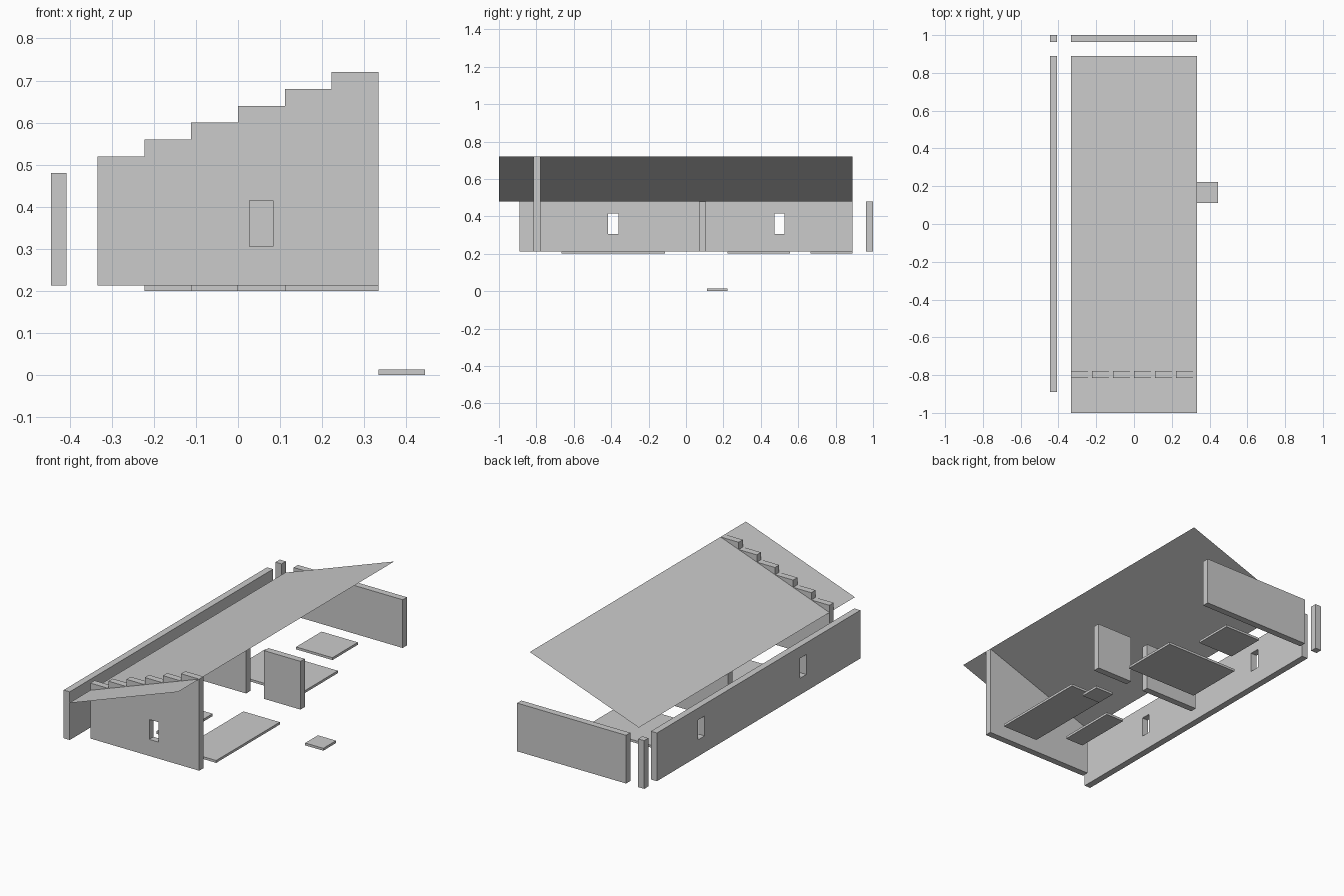
import bpy, bmesh

if "Cube" in bpy.data.objects:
    bpy.data.objects.remove(bpy.data.objects["Cube"])

U = 1 / 9                    # plan module
T = U / 3                    # wall thickness
FLOOR, SLAB, EAVE = 0.2, 0.0133, 0.48
BASE = FLOOR + SLAB
RIDGE = 0.72
WIN_Z = (0.305, 0.415)


def make(name, verts, faces):
    mesh = bpy.data.meshes.new(name)
    mesh.from_pydata(verts, [], faces)
    obj = bpy.data.objects.new(name, mesh)
    bpy.context.collection.objects.link(obj)
    return obj


def prism(name, profile, y0, y1):
    """Extrude an (x, z) profile along y."""
    n = len(profile)
    verts = [(x, y, z) for y in (y0, y1) for x, z in profile]
    faces = [tuple(range(n)), tuple(range(2 * n - 1, n - 1, -1))]
    faces += [(i, i + n, (i + 1) % n + n, (i + 1) % n) for i in range(n)]
    obj = make(name, verts, faces)
    bm = bmesh.new()
    bm.from_mesh(obj.data)
    bmesh.ops.recalc_face_normals(bm, faces=bm.faces)
    bm.to_mesh(obj.data)
    bm.free()
    return obj


def box(name, xs, ys, zs):
    (x0, x1), (z0, z1) = xs, zs
    return prism(name, [(x0, z0), (x1, z0), (x1, z1), (x0, z1)], *ys)


def cut_window(wall, xs, ys):
    cutter = box("window_cutter", xs, ys, WIN_Z)
    cutter.hide_render = True
    mod = wall.modifiers.new("window", 'BOOLEAN')
    mod.operation = 'DIFFERENCE'
    mod.solver = 'EXACT'
    mod.object = cutter
    bpy.context.view_layer.objects.active = wall
    bpy.ops.object.modifier_apply(modifier=mod.name)
    bpy.data.objects.remove(cutter, do_unlink=True)


WALL_Z = (BASE, EAVE)
SIDE_X = (-4 * U, -4 * U + T)

# Stepped gable wall with one window
profile = [(3 * U, BASE), (-3 * U, BASE)]
for i in range(6):
    z = EAVE + (i + 1) * (RIDGE - EAVE) / 6
    profile += [((i - 3) * U, z), ((i - 2) * U, z)]
gable_y = (-7 * U - T, -7 * U)
gable = prism("stepped_gable_wall", profile, *gable_y)
cut_window(gable, (0.25 * U, 0.75 * U), (gable_y[0] - 0.05, gable_y[1] + 0.05))

# Long side wall with two windows
side = box("long_side_wall", SIDE_X, (-8 * U, 8 * U), WALL_Z)
for c in (-3.5, 4.5):
    cut_window(side, (SIDE_X[0] - 0.05, SIDE_X[1] + 0.05),
               ((c - 0.25) * U, (c + 0.25) * U))

# Back wall, corner post and inner partitions
BACK_Y = (9 * U - T, 9 * U)
box("corner_post", SIDE_X, BACK_Y, WALL_Z)
box("back_wall", (-3 * U, 3 * U), BACK_Y, WALL_Z)
INNER_Y = (U - 1.1 * T, U - 0.1 * T)
box("partition_left", (-3 * U, 0), INNER_Y, WALL_Z)
box("partition_right", (U, 3 * U), INNER_Y, WALL_Z)

# Floor slabs, in plan modules
for name, x0, x1, y0, y1 in (("floor_front_long", 1, 3, -6, -1),
                             ("floor_front_small", -1, 0, -5, -2),
                             ("floor_middle", -2, 2, 2, 5),
                             ("floor_back", -1, 1, 6, 8)):
    box(name, (x0 * U, x1 * U), (y0 * U, y1 * U), (FLOOR, BASE))

# Ground level entry step
box("entry_step", (3 * U, 4 * U), (U, 2 * U), (0, SLAB))

# Single pitched roof sheet
make("roof_sheet", [(-3 * U, -9 * U, EAVE), (3 * U, -9 * U, RIDGE),
                    (3 * U, 8 * U, RIDGE), (-3 * U, 8 * U, EAVE)], [(0, 1, 2, 3)])
